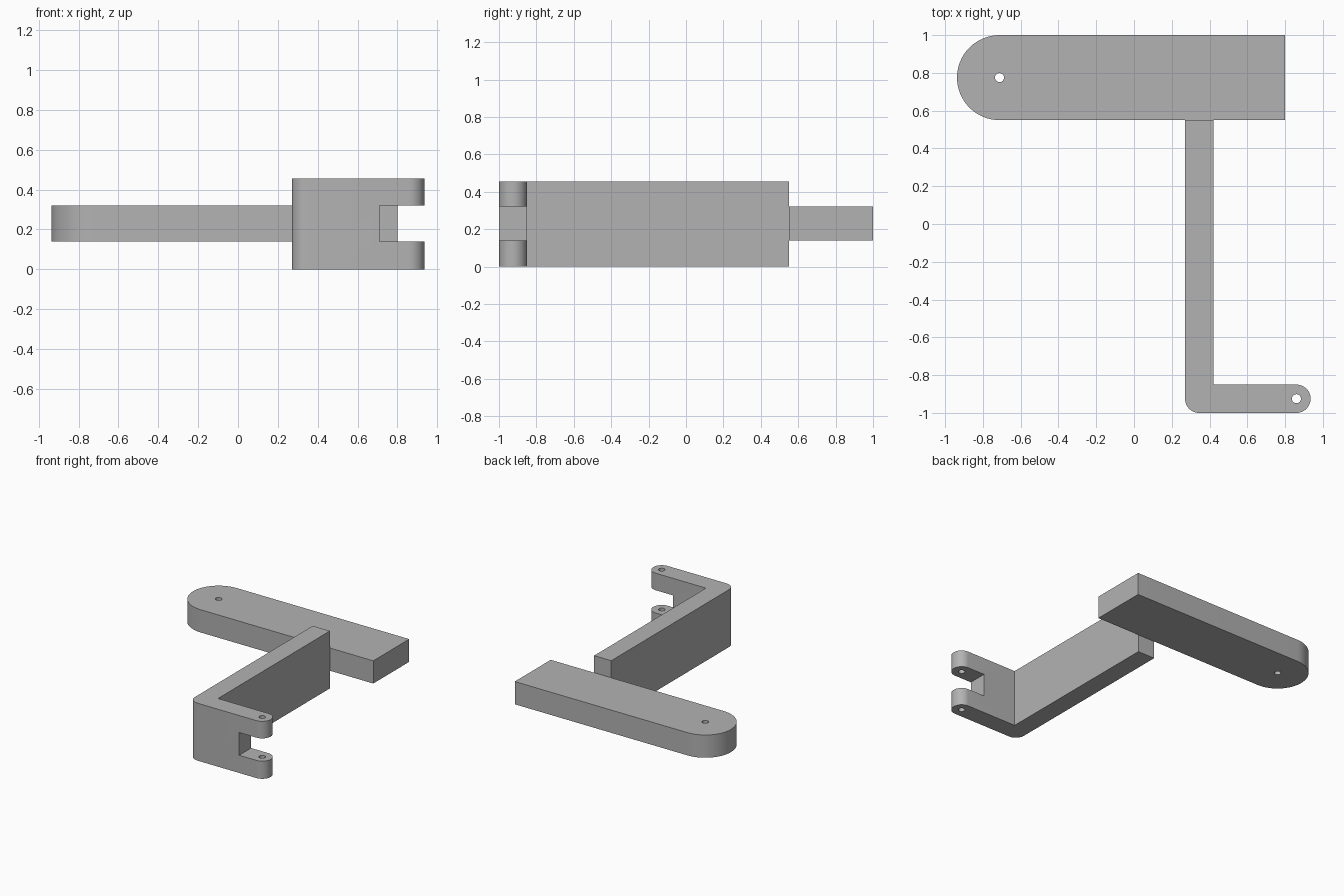
import bpy
import bmesh
from math import sin, cos, radians

cube = bpy.data.objects.get("Cube")
if cube:
    bpy.data.objects.remove(cube, do_unlink=True)

grey = bpy.data.materials.new("plain grey")
grey.use_nodes = True
colour = (0.45, 0.45, 0.45, 1)
grey.diffuse_color = colour
grey.node_tree.nodes["Principled BSDF"].inputs["Base Color"].default_value = colour


def arc(cx, cy, r, start, end, steps):
    angles = [radians(start + (end - start) * i / steps) for i in range(steps + 1)]
    return [(cx + r * cos(a), cy + r * sin(a)) for a in angles]


def prism(name, outline, z0, z1):
    """Extrude a counter-clockwise plan outline from z0 to z1."""
    bm = bmesh.new()
    low = [bm.verts.new((x, y, z0)) for x, y in outline]
    high = [bm.verts.new((x, y, z1)) for x, y in outline]
    bm.faces.new(low[::-1])
    bm.faces.new(high)
    n = len(outline)
    for i in range(n):
        j = (i + 1) % n
        bm.faces.new((low[i], low[j], high[j], high[i]))
    mesh = bpy.data.meshes.new(name)
    bm.to_mesh(mesh)
    bm.free()
    mesh.materials.append(grey)
    obj = bpy.data.objects.new(name, mesh)
    bpy.context.collection.objects.link(obj)
    return obj


def cut(obj, cutters):
    """Subtract the cutters, bake the result and remove the helpers."""
    for cutter in cutters:
        cutter.hide_render = True
        mod = obj.modifiers.new("cut", 'BOOLEAN')
        mod.operation = 'DIFFERENCE'
        mod.solver = 'EXACT'
        mod.object = cutter
    deps = bpy.context.evaluated_depsgraph_get()
    mesh = bpy.data.meshes.new_from_object(obj.evaluated_get(deps))
    obj.modifiers.clear()
    obj.data = mesh
    for cutter in cutters:
        bpy.data.objects.remove(cutter, do_unlink=True)


def hole(x, y):
    return prism("hole_cutter", arc(x, y, 0.024, 0, 345, 23), -0.1, 0.6)


# Horizontal plate with one rounded end and a pivot hole
PLATE_Z = (0.14, 0.32)
plate = prism("pivot_plate",
              [(0.8, 0.55), (0.8, 1.0)] + arc(-0.712, 0.775, 0.225, 90, 270, 32),
              *PLATE_Z)
cut(plate, [hole(-0.712, 0.775)])

# Tall L-shaped arm: rounded outer corner, sharp inner corner, rounded tab
R = 0.075
arm = prism("angled_arm",
            arc(0.27 + R, -1 + R, R, 180, 270, 12)
            + arc(0.935 - R, -1 + R, R, -90, 90, 24)
            + [(0.42, -1 + 2 * R), (0.42, 0.55), (0.27, 0.55)],
            0, 0.455)

# Fork slot and pin hole through the tab
slot = prism("slot_cutter", [(0.71, -1.1), (1.1, -1.1), (1.1, -0.7), (0.71, -0.7)], *PLATE_Z)
cut(arm, [slot, hole(0.86, -0.925)])

# Smooth the round walls and keep the edges sharp
bpy.ops.object.select_all(action='DESELECT')
for part in (plate, arm):
    part.select_set(True)
bpy.context.view_layer.objects.active = arm
bpy.ops.object.shade_smooth_by_angle(angle=radians(30))
